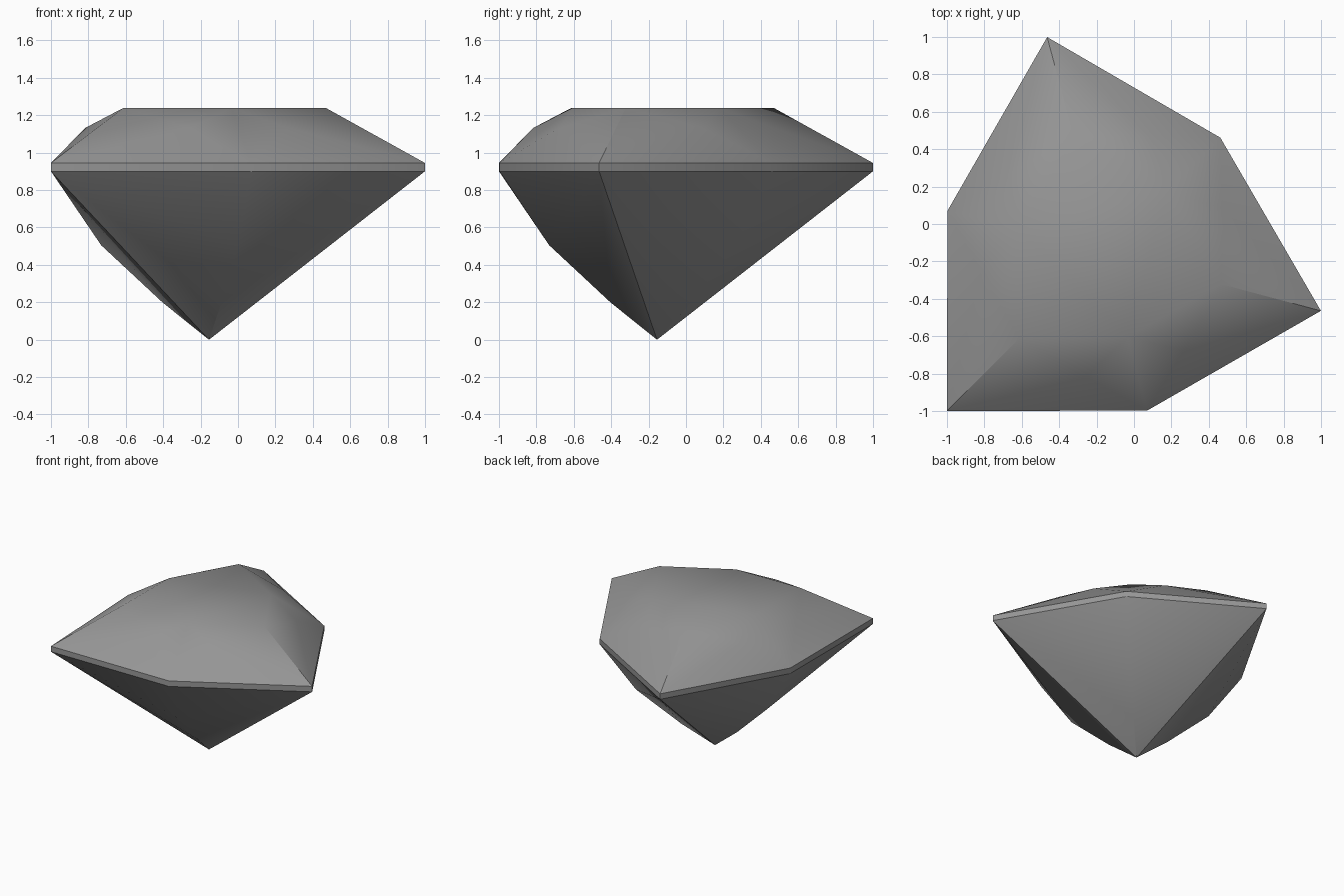
import bpy
import bmesh
from math import radians, sin, cos

cube = bpy.data.objects.get("Cube")
if cube:
    bpy.data.objects.remove(cube, do_unlink=True)

CENTRE = -0.155          # the point of the stone is off the middle of its bounds
CROWN_Z, TABLE_Z, BELT_Z = 0.945, 1.24, 0.9
SHARP = radians(33)

bm = bmesh.new()


def ring(radius, z, offset):
    """Three vertices, a third of a turn apart."""
    angles = [radians(offset + 120 * i) for i in range(3)]
    return [bm.verts.new((CENTRE + radius * cos(a), CENTRE + radius * sin(a), z))
            for a in angles]


# Corners point at 225 degrees, the bulged sides at 285 degrees
CORNER, SIDE = 225, 285
table_tip = ring(0.645, TABLE_Z, CORNER)
table_mid = ring(0.465, TABLE_Z, SIDE)
star_a = ring(0.67, 1.132, SIDE - 23.8)
star_b = ring(0.67, 1.132, SIDE + 23.8)
top_tip = ring(1.195, CROWN_Z, CORNER)
top_mid = ring(0.872, CROWN_Z, SIDE)
low_tip = ring(1.195, BELT_Z, CORNER)
low_mid = ring(0.872, BELT_Z, SIDE)
keel_high = ring(0.597, 0.505, SIDE)
keel_low = ring(0.256, 0.198, SIDE)
culet = bm.verts.new((CENTRE, CENTRE, 0))

# Flat table on top
bm.faces.new([v for pair in zip(table_tip, table_mid) for v in pair])

for i in range(3):
    n = (i + 1) % 3
    # Kite facet in the middle of each crown side
    bm.faces.new((top_mid[i], star_b[i], table_mid[i], star_a[i]))
    # Facets on either half of the side
    for star, k in ((star_a[i], i), (star_b[i], n)):
        bm.faces.new((top_tip[k], star, table_tip[k]))
        bm.faces.new((top_tip[k], top_mid[i], star))
        bm.faces.new((star, table_mid[i], table_tip[k]))
        # Girdle band
        bm.faces.new((top_tip[k], low_tip[k], low_mid[i], top_mid[i]))
        # Pavilion facets fanning from the corner down to the point
        chain = (low_mid[i], keel_high[i], keel_low[i], culet)
        for upper, lower in zip(chain, chain[1:]):
            bm.faces.new((low_tip[k], upper, lower))

bmesh.ops.recalc_face_normals(bm, faces=bm.faces)

# Smooth shading with crisp girdle, corner and tip edges
belt = set(top_tip + top_mid), set(low_tip + low_mid)
for face in bm.faces:
    face.smooth = True
for edge in bm.edges:
    on_belt = any(set(edge.verts) <= loop for loop in belt)
    edge.smooth = not on_belt and edge.calc_face_angle() < SHARP

mesh = bpy.data.meshes.new("gemstone")
bm.to_mesh(mesh)
bm.free()
gem = bpy.data.objects.new("gemstone", mesh)
bpy.context.collection.objects.link(gem)

# Plain grey stone
grey = bpy.data.materials.new("stone_grey")
grey.use_nodes = True
colour = (0.3, 0.3, 0.3, 1)
grey.diffuse_color = colour
grey.node_tree.nodes["Principled BSDF"].inputs["Base Color"].default_value = colour
mesh.materials.append(grey)
